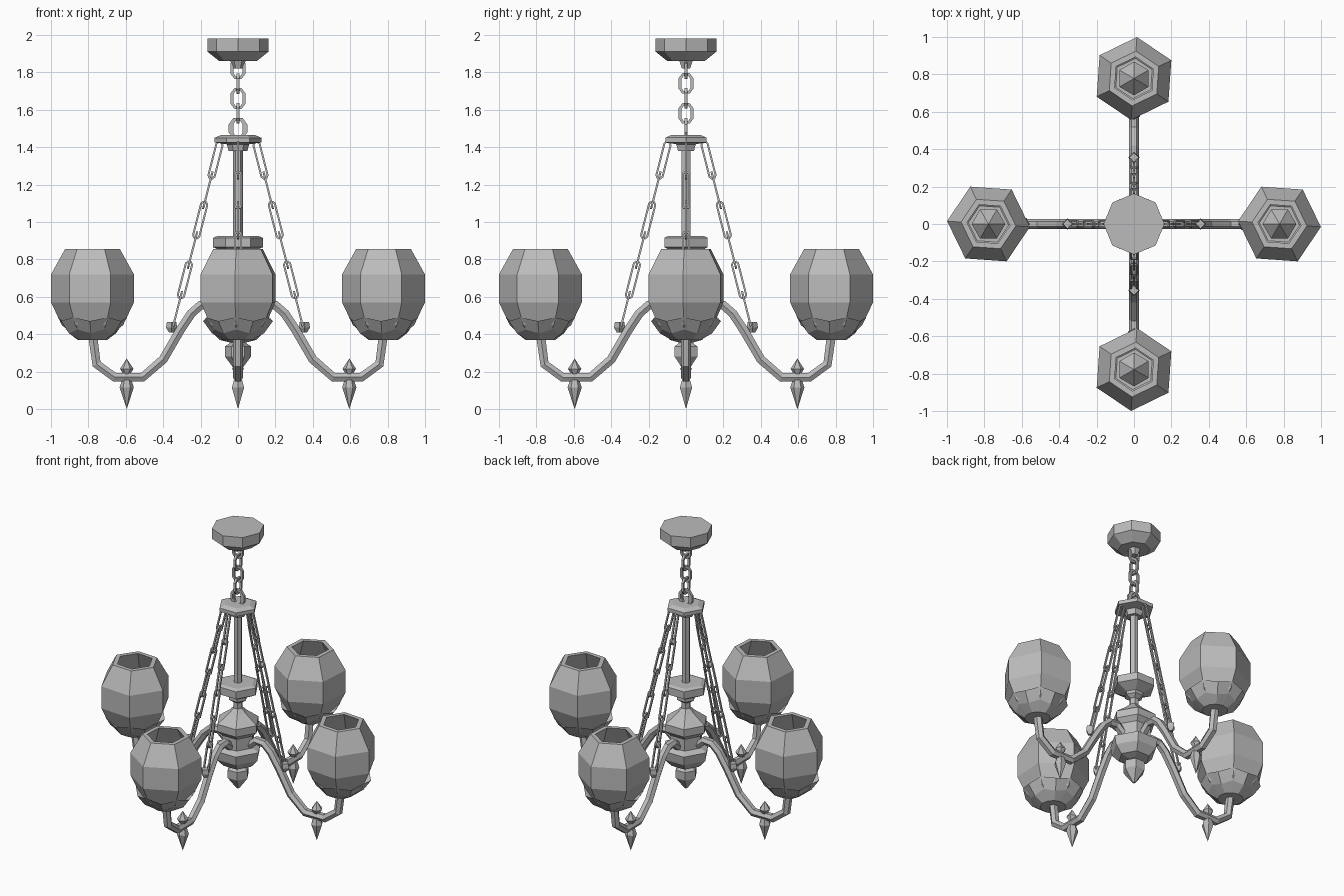
import bpy, bmesh
from math import cos, sin, pi, radians
from mathutils import Vector, Matrix

cube = bpy.data.objects.get("Cube")
if cube:
    bpy.data.objects.remove(cube)

metal = bpy.data.materials.new("plain_grey")
metal.use_nodes = True
grey = (0.5, 0.5, 0.5, 1)
metal.diffuse_color = grey
metal.node_tree.nodes["Principled BSDF"].inputs["Base Color"].default_value = grey


def add_object(name, bm):
    bmesh.ops.recalc_face_normals(bm, faces=bm.faces)
    mesh = bpy.data.meshes.new(name)
    bm.to_mesh(mesh)
    bm.free()
    mesh.materials.append(metal)
    ob = bpy.data.objects.new(name, mesh)
    bpy.context.collection.objects.link(ob)
    return ob


def lathe(name, profile, sides=6, turn=0.0, x=0.0, scallop=0.0):
    """Faceted turned shape from (radius, z) points, bottom to top."""
    bm = bmesh.new()
    rings = []
    for i, (r, z) in enumerate(profile):
        ring = []
        for k in range(sides):
            a = 2 * pi * k / sides + radians(turn)
            lift = scallop * (k % 2) if i > 0 else 0
            ring.append(bm.verts.new((x + r * cos(a), r * sin(a), z - lift)))
        rings.append(ring)
    for low, high in zip(rings, rings[1:]):
        for k in range(sides):
            n = (k + 1) % sides
            bm.faces.new((low[k], low[n], high[n], high[k]))
    bm.faces.new(rings[0])
    bm.faces.new(rings[-1])
    bmesh.ops.remove_doubles(bm, verts=bm.verts, dist=0.0005)
    return add_object(name, bm)


def sweep(bm, points, radius, normal, sides=6, closed=False):
    """Tube along a flat path whose plane has the given normal."""
    points = [Vector(p) for p in points]
    count = len(points)
    rings = []
    for i, p in enumerate(points):
        before = points[(i - 1) % count] if closed or i else p
        after = points[(i + 1) % count] if closed or i < count - 1 else p
        d1, d2 = (p - before).normalized(), (after - p).normalized()
        side = normal.cross((d1 + d2).normalized())
        rings.append([bm.verts.new(p + radius * (side * cos(a) + normal * sin(a)))
                      for a in (2 * pi * (k + 0.5) / sides for k in range(sides))])
    pairs = list(zip(rings, rings[1:]))
    if closed:
        pairs.append((rings[-1], rings[0]))
    else:
        bm.faces.new(rings[0])
        bm.faces.new(rings[-1])
    for one, two in pairs:
        for k in range(sides):
            n = (k + 1) % sides
            bm.faces.new((one[k], one[n], two[n], two[k]))


def chain(name, start, end, links, width, radius, first=0):
    """Run of long links, each turned a quarter from the one before."""
    bm = bmesh.new()
    start, end = Vector(start), Vector(end)
    step = (end - start) / links
    axis = step.normalized()
    flat = Vector((0, 1, 0))
    for i in range(links):
        across = flat if (i + first) % 2 else flat.cross(axis).normalized()
        a, b = start + step * (i - 0.1), start + step * (i + 1.1)
        bend = axis * width * 0.7
        half, full = across * width * 0.5, across * width
        loop = [a - half, a + half, a + bend + full, b - bend + full,
                b + half, b - half, b - bend - full, a + bend - full]
        sweep(bm, loop, radius, axis.cross(across).normalized(), 4, True)
    return add_object(name, bm)


# Ceiling canopy and the main chain
lathe("ceiling_canopy", [(0.1, 1.86), (0.163, 1.91), (0.163, 1.98)], 8)
lathe("canopy_loop_base", [(0.025, 1.82), (0.045, 1.87)])
chain("main_chain", (0, 0, 1.86), (0, 0, 1.46), 5, 0.032, 0.011)
chain("top_hook", (0, 0, 1.54), (0, 0, 1.46), 1, 0.042, 0.012)

# Central column
lathe("hanging_plate", [(0.05, 1.38), (0.06, 1.415), (0.125, 1.425),
                        (0.125, 1.45), (0.09, 1.465)])
lathe("centre_rod", [(0.027, 0.9), (0.027, 1.4)])
lathe("column_collar", [(0.03, 0.74), (0.03, 0.79), (0.06, 0.81), (0.06, 0.83),
                        (0.133, 0.865), (0.133, 0.915), (0.11, 0.925)])
lathe("column_body", [(0.01, 0.2), (0.07, 0.28), (0.07, 0.335), (0.04, 0.355),
                      (0.1, 0.37), (0.145, 0.42), (0.155, 0.48), (0.11, 0.5),
                      (0.11, 0.58), (0.14, 0.61), (0.14, 0.66), (0.06, 0.72),
                      (0.03, 0.75)])

# One branch, pointing to the model's left
SHADE_X, TURN = 0.778, -4
bm = bmesh.new()
arm_path = [(0.08, 0.51), (0.14, 0.56), (0.2, 0.555), (0.25, 0.51), (0.31, 0.42),
            (0.4, 0.265), (0.51, 0.17), (0.66, 0.17), (0.756, 0.24), (0.778, 0.4)]
sweep(bm, [(x, 0, z) for x, z in arm_path], 0.028, Vector((0, 1, 0)))
branch = [
    add_object("arm", bm),
    lathe("shade", [(0.08, 0.37), (0.165, 0.45), (0.222, 0.57), (0.222, 0.72),
                    (0.147, 0.855), (0.115, 0.855), (0.19, 0.71), (0.19, 0.58),
                    (0.14, 0.47), (0.06, 0.42)], 6, TURN, SHADE_X),
    lathe("shade_cup", [(0.08, 0.37), (0.14, 0.425), (0.187, 0.49), (0.15, 0.47)],
          12, TURN, SHADE_X, 0.02),
    lathe("bulb", [(0.04, 0.41), (0.05, 0.5), (0.09, 0.59), (0.09, 0.66),
                   (0.0, 0.76)], 6, 0, SHADE_X),
    lathe("lower_spike", [(0, 0), (0.038, 0.115), (0.025, 0.155)], 6, 0, 0.595),
    lathe("upper_spike", [(0.018, 0.185), (0.036, 0.215), (0, 0.27)], 6, 0, 0.595),
    lathe("chain_lug", [(0.015, 0.41), (0.03, 0.435), (0.025, 0.465)], 4, 0, 0.355),
    chain("side_chain", (0.1, 0, 1.41), (0.345, 0, 0.45), 6, 0.017, 0.0075),
]

# Repeat the branch on the other three sides
for quarter, side in enumerate(("left", "back", "right", "front")):
    for part in branch:
        ob = part if quarter == 0 else part.copy()
        if quarter:
            bpy.context.collection.objects.link(ob)
        ob.name = side + "_" + part.name.replace("left_", "")
        ob.matrix_world = Matrix.Rotation(quarter * pi / 2, 4, "Z")
